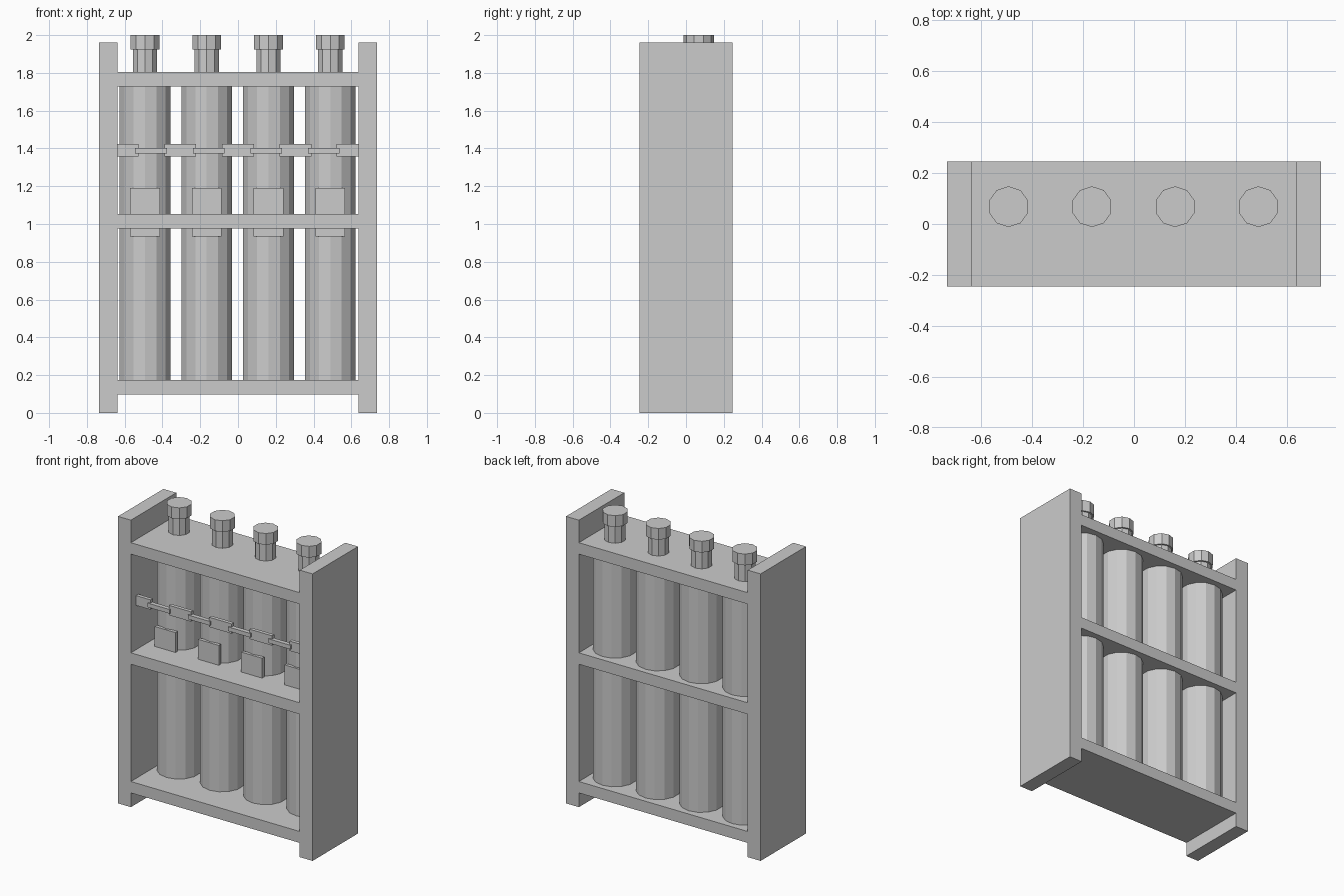
import bpy

cube = bpy.data.objects.get("Cube")
if cube:
    bpy.data.objects.remove(cube, do_unlink=True)

grey = bpy.data.materials.new("plain grey")
grey.use_nodes = True
GREY = (0.6, 0.6, 0.6, 1)
grey.diffuse_color = GREY
grey.node_tree.nodes["Principled BSDF"].inputs["Base Color"].default_value = GREY


def finish(name):
    ob = bpy.context.object
    ob.name = name
    ob.data.materials.append(grey)
    return ob


def box(name, x, y, z):
    """Box from (low, high) ranges on each axis."""
    spans = (x, y, z)
    bpy.ops.mesh.primitive_cube_add(size=1, location=[(a + b) / 2 for a, b in spans])
    ob = finish(name)
    for v in ob.data.vertices:
        for i, (a, b) in enumerate(spans):
            v.co[i] *= b - a
    return ob


def cylinder(name, sides, radius, x, y, z0, z1):
    bpy.ops.mesh.primitive_cylinder_add(vertices=sides, radius=radius, depth=z1 - z0,
                                        location=(x, y, (z0 + z1) / 2))
    return finish(name)


WIDE, INNER, DEPTH = 0.735, 0.638, 0.245
SPACING, BOTTLE_Y = 0.327, 0.068
FULL = (-DEPTH, DEPTH)

# Rack frame
box("right_side_panel", (-WIDE, -INNER), FULL, (0, 1.96))
box("left_side_panel", (INNER, WIDE), FULL, (0, 1.96))
for name, z in (("bottom_shelf", 0.097), ("middle_shelf", 0.976), ("top_shelf", 1.728)):
    box(name, (-INNER, INNER), FULL, (z, z + 0.078))

# Bottles with neck, cap and label plate
for i in range(4):
    x = (i - 1.5) * SPACING - 0.002
    n = i + 1
    cylinder(f"bottle_body_{n}", 14, 0.138, x, BOTTLE_Y, 0.15, 1.75)
    cylinder(f"bottle_neck_{n}", 10, 0.068, x, BOTTLE_Y, 1.75, 1.93)
    cylinder(f"bottle_cap_{n}", 10, 0.08, x, BOTTLE_Y, 1.923, 2.0)
    box(f"bottle_label_{n}", (x - 0.079, x + 0.079), (-0.083, -0.06), (0.935, 1.19))

# Retaining chain: tall links joined by thin bars
links = [(-INNER, -0.528), (-0.39, -0.222), (-0.085, 0.085), (0.22, 0.39), (0.522, INNER)]
for i, span in enumerate(links):
    box(f"chain_link_{i + 1}", span, (-0.19, -0.165), (1.357, 1.424))
for i in range(4):
    x = (i - 1.5) * 0.305 - 0.003
    box(f"chain_bar_{i + 1}", (x - 0.084, x + 0.084), (-0.2, -0.17), (1.374, 1.402))
